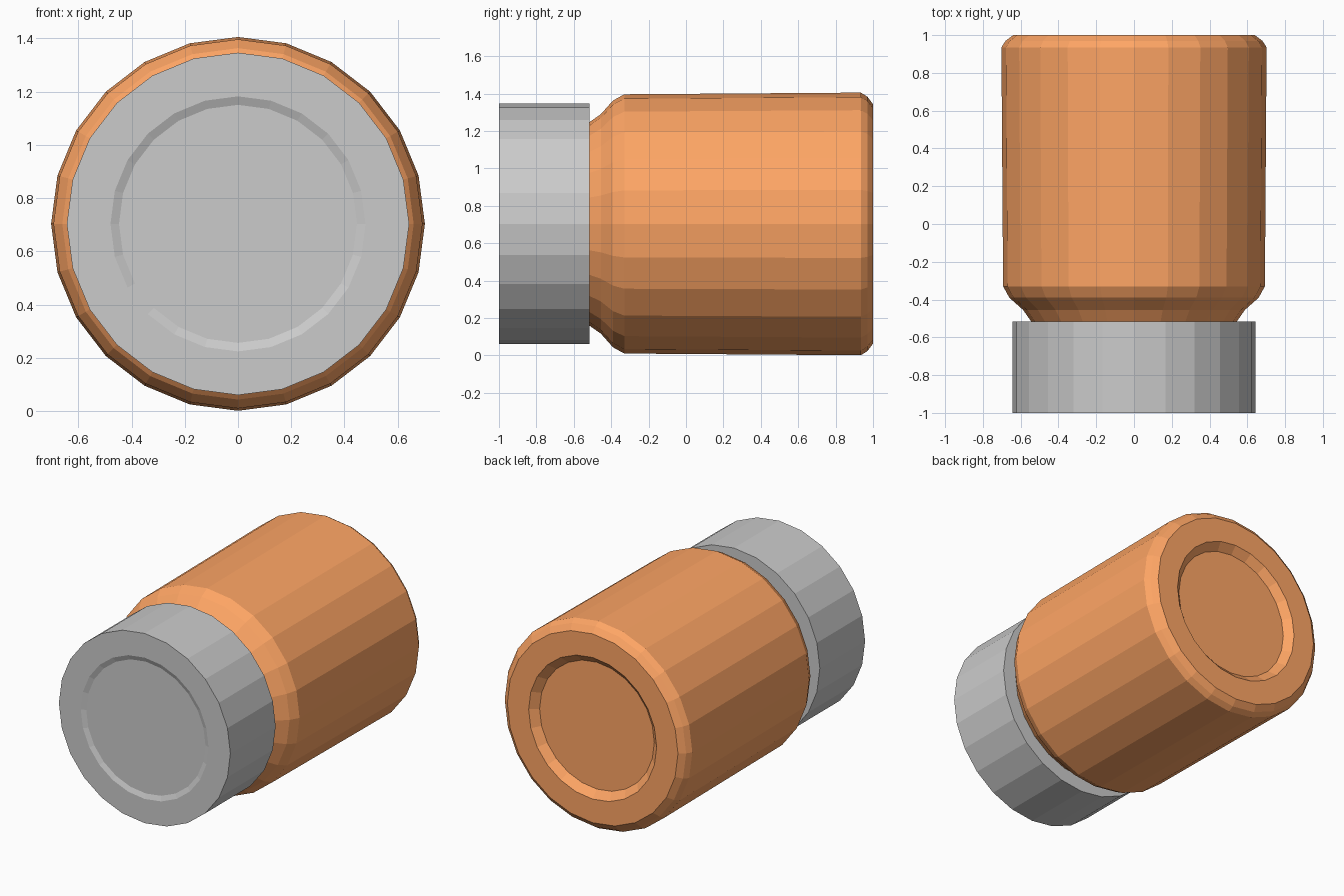
import bpy
import bmesh
from math import cos, sin, pi

if "Cube" in bpy.data.objects:
    bpy.data.objects.remove(bpy.data.objects["Cube"])

SIDES = 24
AXIS_Z = 0.703


def lathe(name, profile, color=None):
    """Revolve (y, radius) points around the lying y axis and close both ends."""
    bm = bmesh.new()
    rings = []
    for y, r in profile:
        rings.append([bm.verts.new((r * sin(2 * pi * i / SIDES), y,
                                    AXIS_Z + r * cos(2 * pi * i / SIDES)))
                      for i in range(SIDES)])
    for a, b in zip(rings, rings[1:]):
        for i in range(SIDES):
            j = (i + 1) % SIDES
            bm.faces.new((a[i], a[j], b[j], b[i]))
    bm.faces.new(rings[0])
    bm.faces.new(rings[-1])
    bmesh.ops.recalc_face_normals(bm, faces=bm.faces)
    mesh = bpy.data.meshes.new(name)
    bm.to_mesh(mesh)
    bm.free()
    obj = bpy.data.objects.new(name, mesh)
    bpy.context.collection.objects.link(obj)
    if color:
        mat = bpy.data.materials.new(name + "_colour")
        mat.diffuse_color = color
        mat.use_nodes = True
        mat.node_tree.nodes["Principled BSDF"].inputs["Base Color"].default_value = mat.diffuse_color
        mesh.materials.append(mat)
    return obj


# Bottle: neck, shoulder, barrel, rounded base edge and recessed base
lathe("bottle_body", [
    (-0.53, 0.54), (-0.515, 0.545), (-0.455, 0.587), (-0.39, 0.66),
    (-0.33, 0.693), (0.935, 0.702), (0.97, 0.68), (1.0, 0.64),
    (1.0, 0.48), (0.954, 0.43)],
    (1.0, 0.38, 0.13, 1.0))

# Cap: plain cylinder with a shallow recessed disc in the front
lathe("cap", [
    (-0.987, 0.447), (-1.0, 0.479), (-1.0, 0.643), (-0.515, 0.643)])
